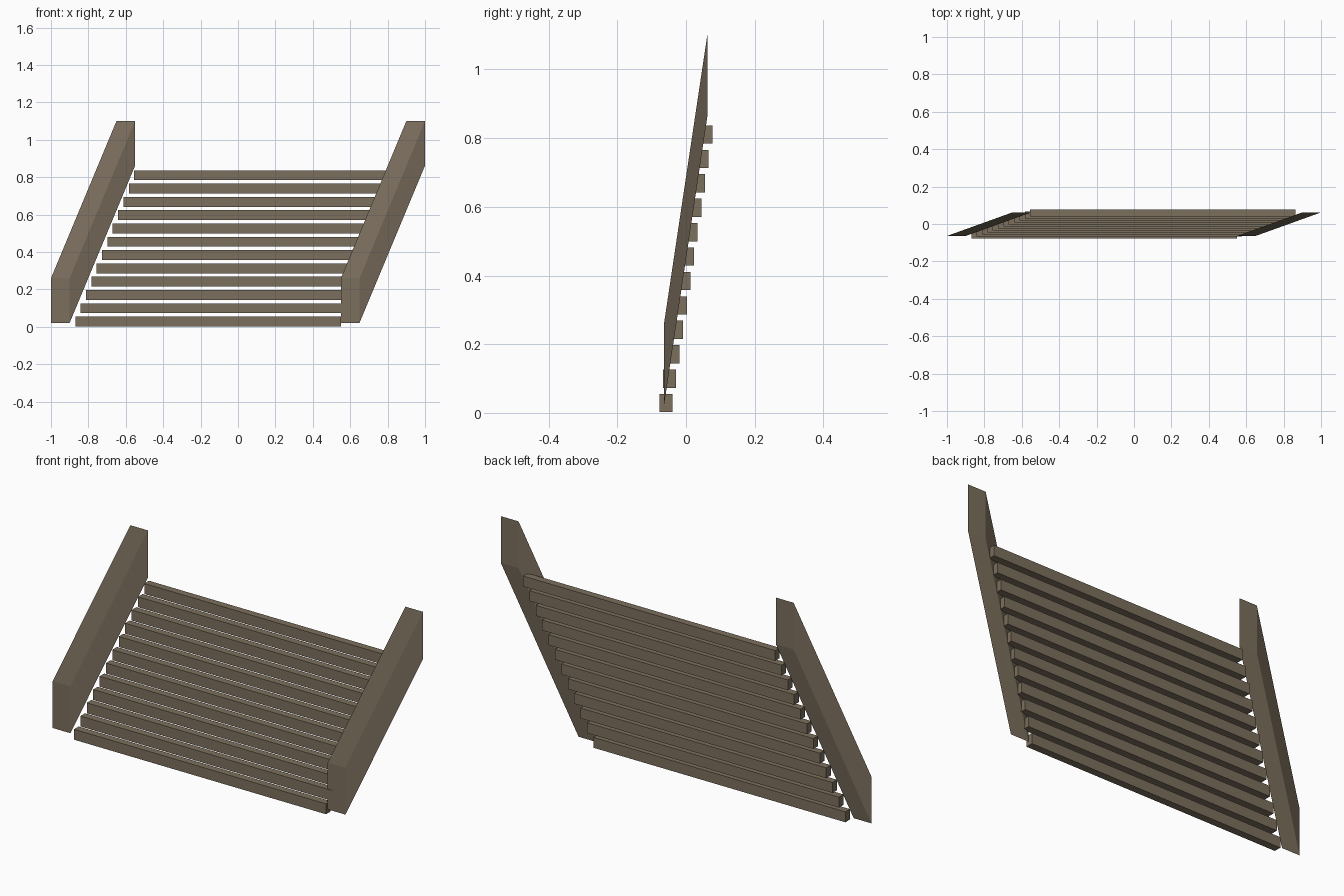
import bpy, bmesh
from mathutils import Matrix

if "Cube" in bpy.data.objects:
    bpy.data.objects.remove(bpy.data.objects["Cube"])

wood = bpy.data.materials.new("weathered_wood")
wood.diffuse_color = (0.20, 0.16, 0.11, 1)
wood.use_nodes = True
wood.node_tree.nodes["Principled BSDF"].inputs["Base Color"].default_value = wood.diffuse_color


def box(name, lo, hi, slant=(0, 0)):
    """Box between two corners; slant shifts x and z of the back face."""
    bm = bmesh.new()
    bmesh.ops.create_cube(bm, size=1)
    for v in bm.verts:
        back = v.co.y > 0
        v.co = [lo[i] if v.co[i] < 0 else hi[i] for i in range(3)]
        if back:
            v.co.x += slant[0]
            v.co.z += slant[1]
    mesh = bpy.data.meshes.new(name)
    bm.to_mesh(mesh)
    bm.free()
    mesh.materials.append(wood)
    obj = bpy.data.objects.new(name, mesh)
    bpy.context.collection.objects.link(obj)


# Two slanted side rails
for name, x in (("left_rail", -1.0), ("right_rail", 0.55)):
    box(name, (x, -0.064, 0.022), (x + 0.1, 0.062, 0.26), (0.35, 0.84))

# Twelve slats stepping up along the rails
for i in range(12):
    x, y, z = -0.87 + i * 0.0286, -0.077 + i * 0.0106, i * 0.0711
    box(f"slat_{i + 1}", (x, y, z + 0.002), (x + 1.42, y + 0.037, z + 0.055))
